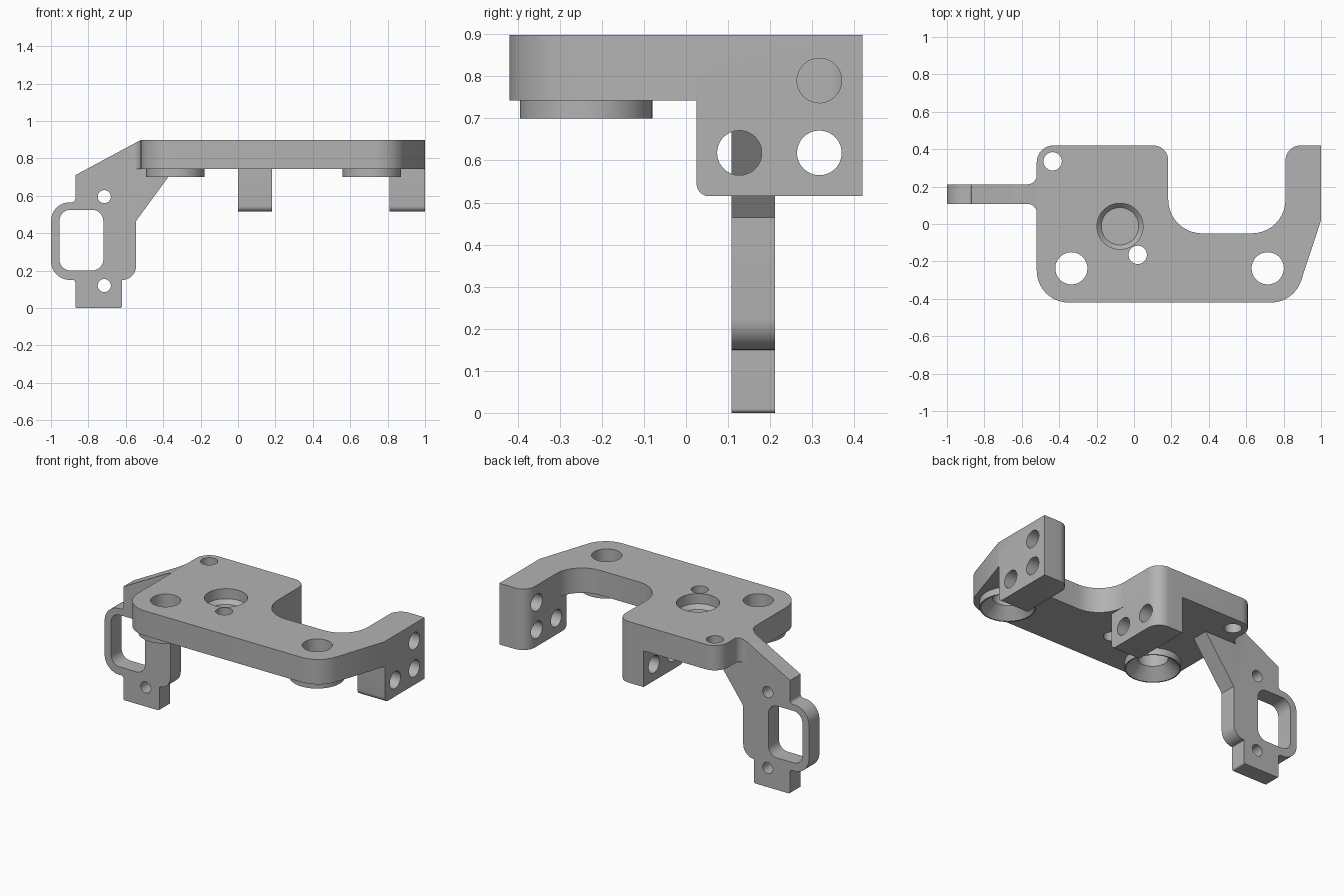
import bpy, bmesh, math
from mathutils import Vector, Matrix

cube = bpy.data.objects.get("Cube")
if cube:
    bpy.data.objects.remove(cube, do_unlink=True)

grey = bpy.data.materials.new("machined_grey")
grey.use_nodes = True
COLOUR = (0.45, 0.45, 0.45, 1)
grey.diffuse_color = COLOUR
grey.node_tree.nodes["Principled BSDF"].inputs["Base Color"].default_value = COLOUR

# Maps profile (u, v) and extrusion depth w to x, y, z
AXES = {
    "x": lambda u, v, w: (w, u, v),
    "y": lambda u, v, w: (u, w, v),
    "z": lambda u, v, w: (u, v, w),
}


def rounded(points, steps=10):
    """Outline from (u, v[, radius]) corners, each filleted by its radius."""
    out = []
    n = len(points)
    for i, p in enumerate(points):
        c = Vector(p[:2])
        r = p[2] if len(p) > 2 else 0
        if not r:
            out.append(c)
            continue
        a = (Vector(points[i - 1][:2]) - c).normalized()
        b = (Vector(points[(i + 1) % n][:2]) - c).normalized()
        half = a.angle(b) / 2
        centre = c + (a + b).normalized() * (r / math.sin(half))
        start = c + a * (r / math.tan(half)) - centre
        end = c + b * (r / math.tan(half)) - centre
        turn = math.atan2(start.x * end.y - start.y * end.x, start.dot(end))
        for k in range(steps + 1):
            out.append(centre + Matrix.Rotation(turn * k / steps, 2) @ start)
    return out


def finish(name, bm):
    bmesh.ops.recalc_face_normals(bm, faces=bm.faces)
    mesh = bpy.data.meshes.new(name)
    bm.to_mesh(mesh)
    bm.free()
    mesh.materials.append(grey)
    obj = bpy.data.objects.new(name, mesh)
    bpy.context.collection.objects.link(obj)
    return obj


def prism(name, axis, points, lo, hi, bevel=None):
    bm = bmesh.new()
    place = AXES[axis]
    outline = rounded(points)
    rings = [[bm.verts.new(place(p.x, p.y, w)) for p in outline] for w in (lo, hi)]
    for ring in rings:
        bm.faces.new(ring)
    n = len(outline)
    for i in range(n):
        j = (i + 1) % n
        bm.faces.new((rings[0][i], rings[0][j], rings[1][j], rings[1][i]))
    if bevel:
        rule, size = bevel
        edges = [e for e in bm.edges if all(rule(v.co) for v in e.verts)]
        bmesh.ops.bevel(bm, geom=edges, offset=size, segments=6, profile=0.5, affect="EDGES")
    return finish(name, bm)


def round_bar(name, axis, u, v, lo, hi, r_lo, r_hi=None, sides=48):
    """Cylinder or cone along an axis."""
    r_hi = r_hi or r_lo
    bm = bmesh.new()
    rings = []
    for w, r in ((lo, r_lo), (hi, r_hi)):
        angles = [math.tau * k / sides for k in range(sides)]
        rings.append([bm.verts.new(AXES[axis](u + r * math.cos(t), v + r * math.sin(t), w))
                      for t in angles])
        bm.faces.new(rings[-1])
    for i in range(sides):
        j = (i + 1) % sides
        bm.faces.new((rings[0][i], rings[0][j], rings[1][j], rings[1][i]))
    return finish(name, bm)


def combine(target, other, operation):
    mod = target.modifiers.new("combine", "BOOLEAN")
    mod.operation = operation
    mod.solver = "EXACT"
    mod.object = other
    bpy.context.view_layer.objects.active = target
    bpy.ops.object.modifier_apply(modifier=mod.name)
    bpy.data.objects.remove(other, do_unlink=True)


TOP, UNDER, FOOT = 0.898, 0.742, 0.515
ARM = (0.108, 0.212)

# Top plate with the deep notch and the neck of the arm
bracket = prism("mounting_bracket", "z", [
    (-0.52, -0.42, 0.17), (0.855, -0.42, 0.17), (1, 0.02), (1, 0.42),
    (0.81, 0.42, 0.08), (0.81, -0.05, 0.18), (0.183, -0.05, 0.18),
    (0.183, 0.42, 0.08), (-0.52, 0.42, 0.09), (-0.52, ARM[1], 0.05),
    (-0.65, ARM[1]), (-0.65, ARM[0]), (-0.52, ARM[0], 0.05)], UNDER, TOP)

# Hanging legs, each with a rounded front lower edge
front_edge = (lambda co: co.z < FOOT + 0.001 and co.y < 0.026, 0.03)
legs = [
    prism("outer_leg", "z", [(0.81, 0.025), (1, 0.025), (1, 0.42), (0.81, 0.42, 0.08)],
          FOOT, 0.8, front_edge),
    prism("inner_leg", "z", [(0, 0.025), (0.183, 0.025), (0.183, 0.42, 0.08), (0, 0.42)],
          FOOT, 0.8, front_edge),
]

# Side arm with its loop
arm = prism("side_arm", "y", [
    (-0.87, 0.85), (-0.87, 0.565, 0.02), (-1, 0.565, 0.1), (-1, 0.15, 0.1),
    (-0.87, 0.15, 0.015), (-0.87, 0, 0.01), (-0.62, 0, 0.01), (-0.62, 0.15),
    (-0.545, 0.15, 0.074), (-0.545, 0.465), (-0.34, 0.745), (-0.34, 0.8),
    (-0.5, 0.8), (-0.5, 0.85)], *ARM)

# Bosses under the plate
BOSSES = [(-0.335, -0.237), (0.715, -0.237)]
bosses = [round_bar("boss", "z", x, y, 0.7, 0.8, 0.157) for x, y in BOSSES]

for part in legs + [arm] + bosses:
    combine(bracket, part, "UNION")

cutters = [
    # Sloping top of the arm
    prism("slope", "y", [(-0.45, 0.9356), (-1.01, 0.635), (-1.01, 1.1), (-0.45, 1.1)], 0, 0.3),
    # Loop window
    prism("window", "y", [(-0.955, 0.2, 0.06), (-0.72, 0.2, 0.06),
                          (-0.72, 0.525, 0.06), (-0.955, 0.525, 0.06)], 0, 0.3),
    # Central blind pocket with a softened floor
    round_bar("pocket", "z", -0.075, -0.012, 0.835, 1, 0.123),
    round_bar("pocket_floor", "z", -0.075, -0.012, 0.81, 0.835, 0.1, 0.123),
    # Upper hole in the outer leg only
    round_bar("upper_hole", "x", 0.317, 0.79, 0.7, 1.1, 0.053),
]
# Countersunk holes through the bosses
for x, y in BOSSES:
    cutters.append(round_bar("bore", "z", x, y, 0.6, 1, 0.086))
    cutters.append(round_bar("countersink", "z", x, y, 0.69, 0.764, 0.16, 0.086))
# Small plate holes
for x, y in ((0.02, -0.165), (-0.435, 0.335)):
    cutters.append(round_bar("plate_hole", "z", x, y, 0.6, 1, 0.049))
# Lower holes through both legs
for y in (0.127, 0.317):
    cutters.append(round_bar("leg_hole", "x", y, 0.618, -0.1, 1.1, 0.053))
# Arm screw holes
for z in (0.595, 0.12):
    cutters.append(round_bar("arm_hole", "y", -0.715, z, 0, 0.3, 0.035))

for cutter in cutters:
    combine(bracket, cutter, "DIFFERENCE")

bpy.ops.object.select_all(action="DESELECT")
bracket.select_set(True)
bpy.context.view_layer.objects.active = bracket
bpy.ops.object.shade_smooth_by_angle(angle=math.radians(30))
